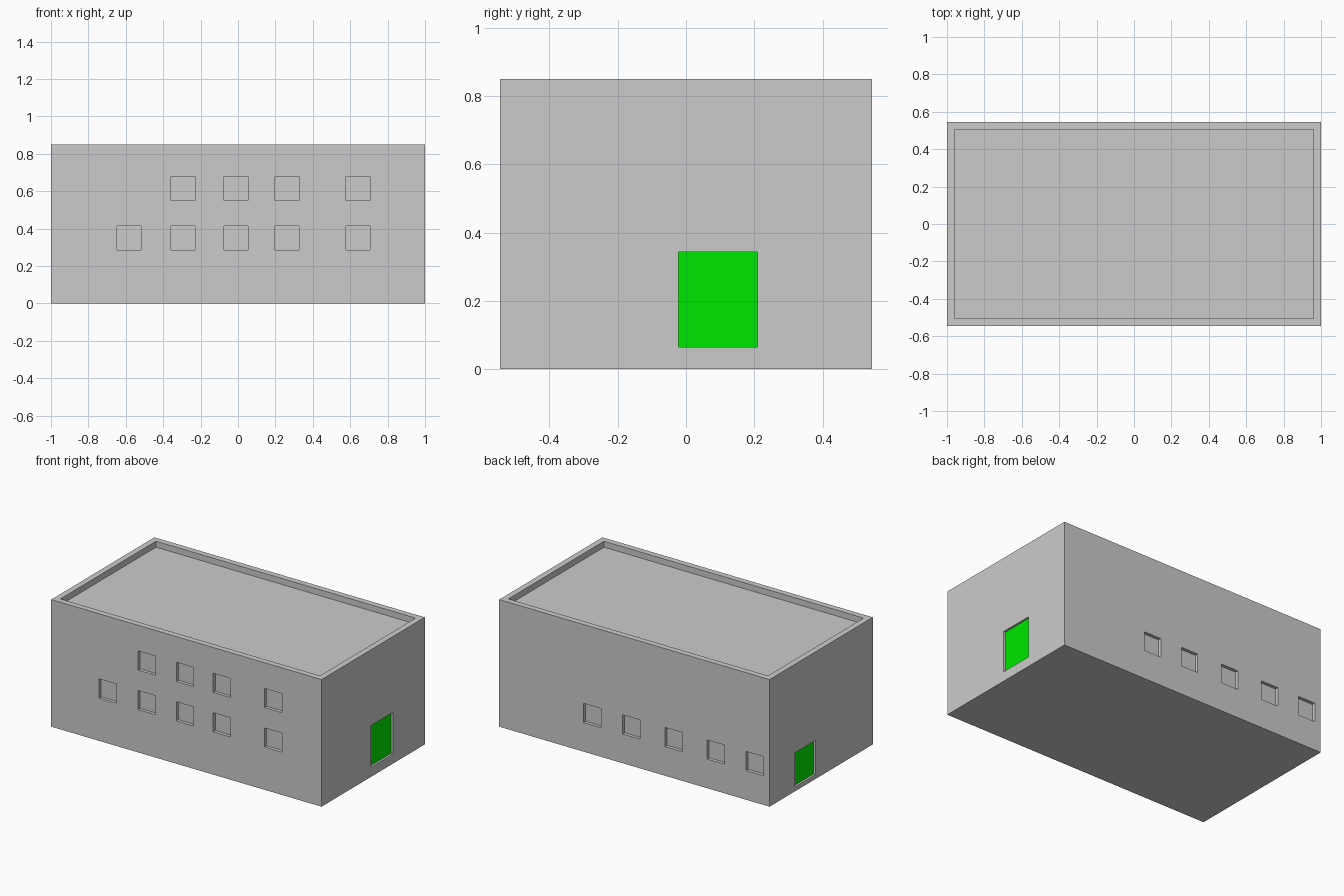
import bpy, bmesh
from mathutils import Matrix, Vector

if "Cube" in bpy.data.objects:
    bpy.data.objects.remove(bpy.data.objects["Cube"])

W, D, H = 1.0, 0.545, 0.85      # half width, half depth, height
WALL, ROOF_DROP = 0.04, 0.04
WIN, RECESS = 0.128, 0.022
DOOR_RECESS, DOOR_THICK = 0.014, 0.01


def box_object(name, boxes):
    """One object made of boxes given as (min corner, max corner)."""
    bm = bmesh.new()
    for lo, hi in boxes:
        lo, hi = Vector(lo), Vector(hi)
        size = Matrix.Diagonal((*(hi - lo), 1))
        bmesh.ops.create_cube(bm, size=1, matrix=Matrix.Translation((lo + hi) / 2) @ size)
    mesh = bpy.data.meshes.new(name)
    bm.to_mesh(mesh)
    bm.free()
    obj = bpy.data.objects.new(name, mesh)
    bpy.context.collection.objects.link(obj)
    return obj


def window(x, z, side):
    """Cutter box for a window centred at x, z on the front (-1) or back (1)."""
    y0, y1 = sorted((side * (D - RECESS), side * (D + 0.05)))
    h = WIN / 2
    return (x - h, y0, z - h), (x + h, y1, z + h)


def door_box(y0, y1, z0, z1, side, inner, outer):
    """Box on the right (1) or left (-1) wall between two distances from centre."""
    x0, x1 = sorted((side * inner, side * outer))
    return (x0, y0, z0), (x1, y1, z1)


# Openings: sunken roof, windows and doorways
cuts = [((-W + WALL, -D + WALL, H - ROOF_DROP), (W - WALL, D - WALL, H + 0.1))]
front_columns = (-0.583, -0.294, -0.011, 0.262, 0.642)
cuts += [window(x, 0.35, -1) for x in front_columns]
cuts += [window(x, 0.614, -1) for x in front_columns[1:]]
cuts += [window(x, 0.259, 1) for x in (0.312, 0.024, -0.29, -0.602, -0.89)]

doors = {"right_door": (-0.022, 0.21, 0.065, 0.343, 1),
         "left_door": (0.062, 0.275, 0.03, 0.258, -1)}
back = W - DOOR_RECESS - DOOR_THICK
cuts += [door_box(*d, back, W + 0.05) for d in doors.values()]

# Building shell with the openings cut out
building = box_object("building", [((-W, -D, 0), (W, D, H))])
cutter = box_object("opening_cutter", cuts)
cutter.hide_render = True
mod = building.modifiers.new("openings", 'BOOLEAN')
mod.operation, mod.solver, mod.object = 'DIFFERENCE', 'EXACT', cutter
bpy.context.view_layer.objects.active = building
bpy.ops.object.modifier_apply(modifier=mod.name)
bpy.data.objects.remove(cutter)

# Green door panels set back in the doorways
green = bpy.data.materials.new("door_green")
green.diffuse_color = (0.0, 0.8, 0.0, 1)
green.use_nodes = True
green.node_tree.nodes["Principled BSDF"].inputs["Base Color"].default_value = green.diffuse_color
for name, d in doors.items():
    panel = box_object(name, [door_box(*d, back, W - DOOR_RECESS)])
    panel.data.materials.append(green)
